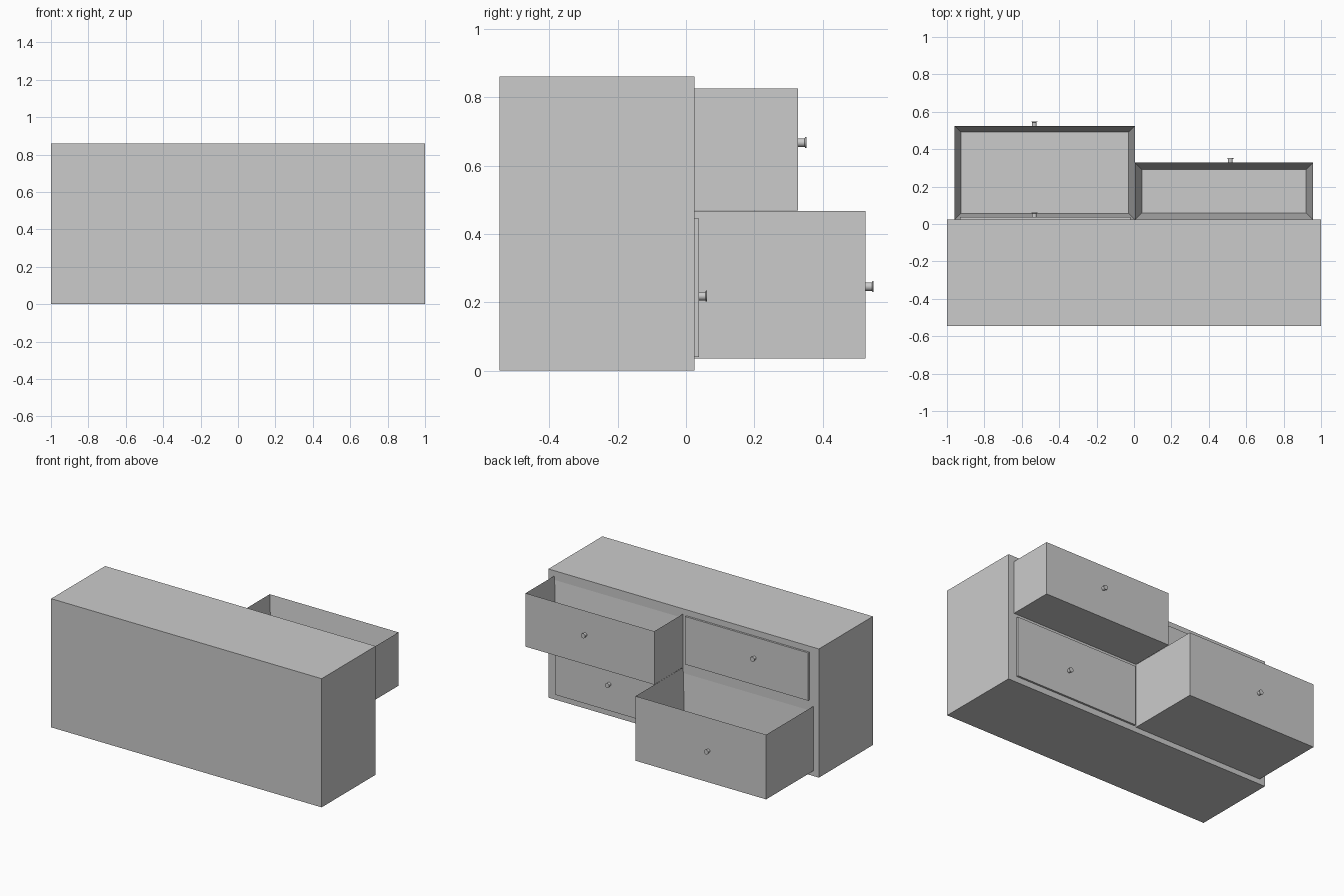
import bpy, bmesh, math
from mathutils import Matrix, Vector

if "Cube" in bpy.data.objects:
    bpy.data.objects.remove(bpy.data.objects["Cube"])

FACE_Y = 0.025   # drawer side of the cabinet


def box(bm, x, y, z):
    size = Vector((x[1] - x[0], y[1] - y[0], z[1] - z[0]))
    mid = Vector((x[0] + x[1], y[0] + y[1], z[0] + z[1])) / 2
    bmesh.ops.create_cube(bm, size=1, matrix=Matrix.Translation(mid) @ Matrix.Diagonal(size).to_4x4())


def finish(name, bm):
    bmesh.ops.recalc_face_normals(bm, faces=bm.faces)
    me = bpy.data.meshes.new(name)
    bm.to_mesh(me)
    bm.free()
    ob = bpy.data.objects.new(name, me)
    bpy.context.collection.objects.link(ob)
    return ob


def block(name, x, y, z):
    bm = bmesh.new()
    box(bm, x, y, z)
    return finish(name, bm)


def open_drawer(name, x, y_end, z, wall):
    # solid box whose top is inset and pushed down into a tray
    bm = bmesh.new()
    box(bm, x, (FACE_Y - 0.003, y_end), z)
    bm.normal_update()
    top = max(bm.faces, key=lambda f: f.calc_center_median().z)
    bmesh.ops.inset_region(bm, faces=[top], thickness=wall, use_even_offset=True)
    bmesh.ops.translate(bm, verts=top.verts, vec=(0, 0, z[0] + 0.03 - z[1]))
    # the inner faces appear from walls stretched by the translation, add nothing else
    return finish(name, bm)


def knob(name, x, y, z):
    # lathed knob with a thin rim at its outer end
    profile = [(0.0, -0.002), (0.0125, -0.002), (0.0125, 0.019),
               (0.016, 0.020), (0.016, 0.024), (0.0, 0.024)]
    bm = bmesh.new()
    vs = [bm.verts.new((r, h, 0)) for r, h in profile]
    es = [bm.edges.new(p) for p in zip(vs, vs[1:])]
    bmesh.ops.spin(bm, geom=vs + es, cent=(0, 0, 0), axis=(0, 1, 0),
                   angle=math.tau, steps=20)
    bmesh.ops.remove_doubles(bm, verts=bm.verts, dist=1e-5)
    ob = finish(name, bm)
    ob.location = (x, y, z)
    bpy.context.view_layer.objects.active = ob
    ob.select_set(True)
    bpy.ops.object.shade_smooth_by_angle()
    ob.select_set(False)


# cabinet body
block("cabinet", (-1, 1), (-0.545, FACE_Y), (0, 0.86))

# pulled-out drawers
open_drawer("upper_open_drawer", (0.005, 0.957), 0.328, (0.468, 0.825), 0.037)
open_drawer("lower_open_drawer", (-0.96, 0.005), 0.525, (0.035, 0.467), 0.034)

# closed drawer fronts
block("upper_closed_drawer", (-0.93, -0.02), (FACE_Y - 0.01, 0.038), (0.50, 0.82))
block("lower_closed_drawer", (0.02, 0.937), (FACE_Y - 0.01, 0.038), (0.04, 0.445))

# knobs
knob("upper_open_knob", 0.515, 0.328, 0.667)
knob("lower_open_knob", -0.533, 0.525, 0.246)
knob("upper_closed_knob", -0.533, 0.038, 0.68)
knob("lower_closed_knob", 0.54, 0.038, 0.218)
